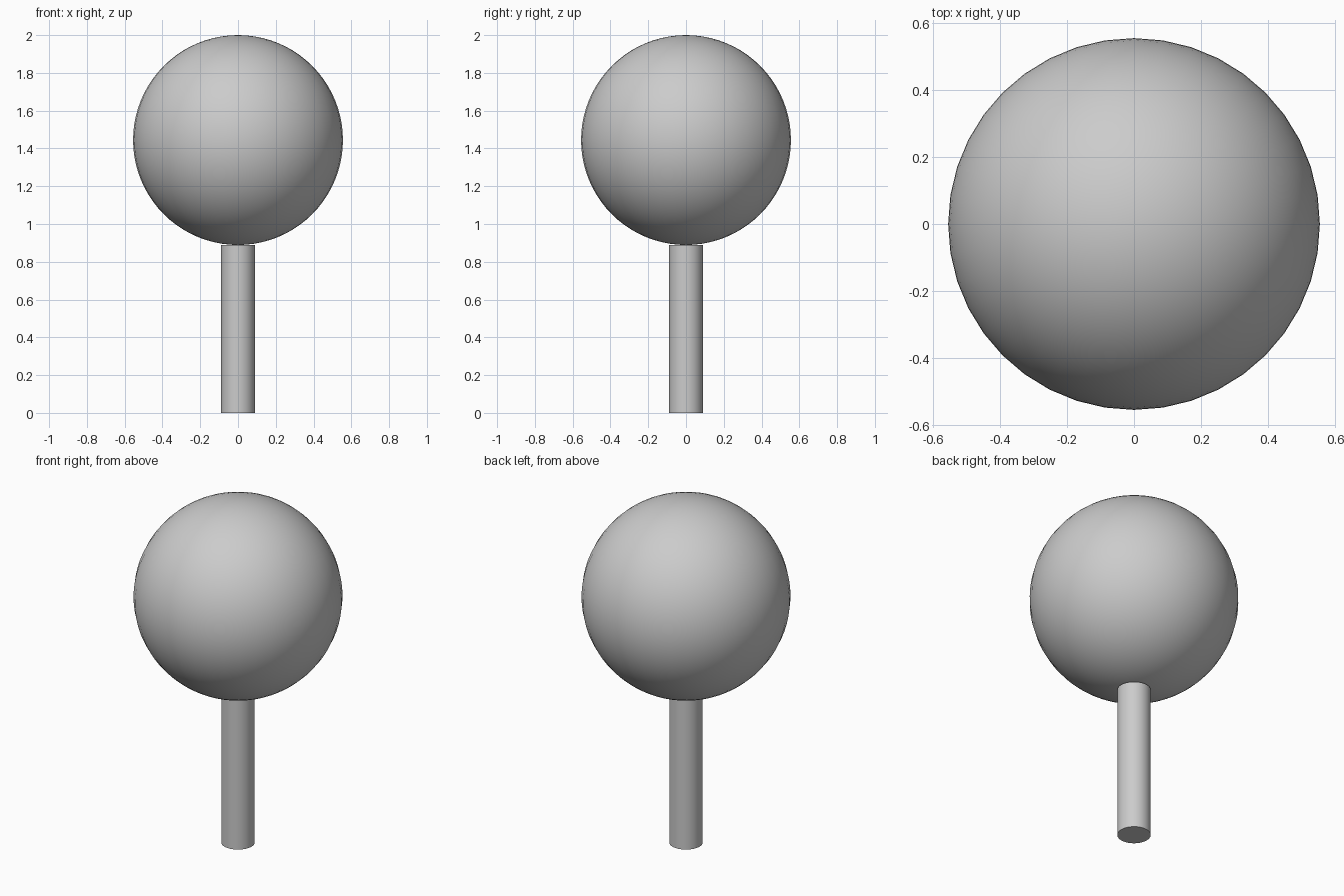
import bpy
import math

if "Cube" in bpy.data.objects:
    bpy.data.objects.remove(bpy.data.objects["Cube"])

UNIT = 2 / 3.6          # ball radius
STEM_R = 0.16 * UNIT
STEM_H = 1.6 * UNIT


def finish(name):
    obj = bpy.context.object
    obj.name = name
    bpy.ops.object.shade_smooth_by_angle(angle=math.radians(30))
    return obj


# Straight round stem standing on the ground
bpy.ops.mesh.primitive_cylinder_add(vertices=40, radius=STEM_R, depth=STEM_H,
                                    location=(0, 0, STEM_H / 2))
finish("stem")

# Ball resting on top of the stem
bpy.ops.mesh.primitive_uv_sphere_add(segments=40, ring_count=40, radius=UNIT,
                                     location=(0, 0, STEM_H + UNIT))
finish("ball")
